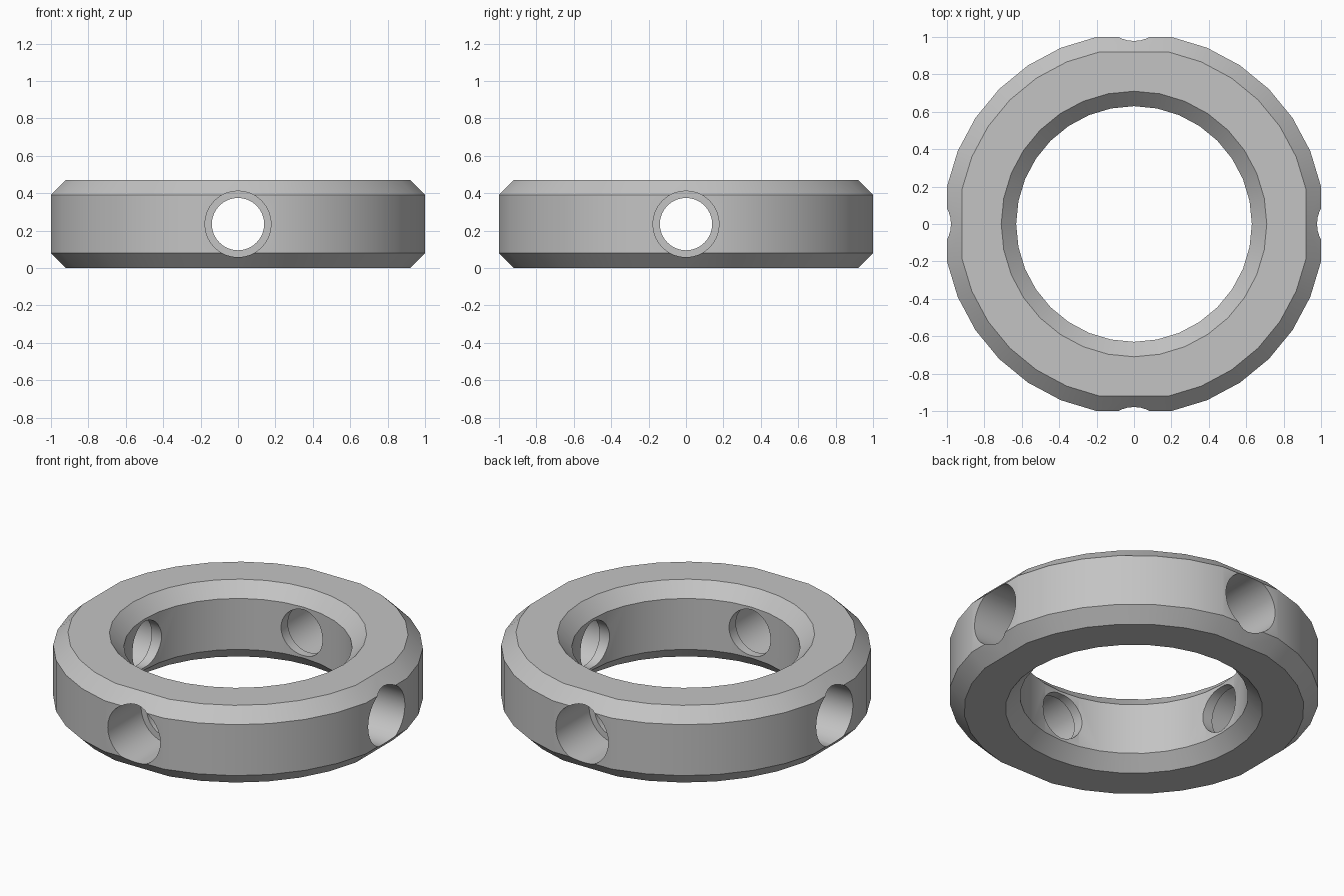
import bpy, bmesh, math
from mathutils import Matrix, Vector

cube = bpy.data.objects.get("Cube")
if cube:
    bpy.data.objects.remove(cube, do_unlink=True)

HEIGHT, BEVEL, SEGMENTS = 0.47, 0.08, 32
OUTER, INNER = 1.02, 0.63

steel = bpy.data.materials.new("grey_steel")
steel.use_nodes = True
steel.diffuse_color = (0.55, 0.55, 0.55, 1)
steel.node_tree.nodes["Principled BSDF"].inputs["Base Color"].default_value = (0.55, 0.55, 0.55, 1)


def make_object(name, bm):
    bmesh.ops.recalc_face_normals(bm, faces=bm.faces)
    mesh = bpy.data.meshes.new(name)
    bm.to_mesh(mesh)
    bm.free()
    mesh.materials.append(steel)
    obj = bpy.data.objects.new(name, mesh)
    bpy.context.collection.objects.link(obj)
    return obj


# Ring body: chamfered section swept round, outer rim flattened on the four axes
bm = bmesh.new()
chamfer_out = OUTER * (1 - BEVEL)
section = [(OUTER, BEVEL, True), (OUTER, HEIGHT - BEVEL, True),
           (chamfer_out, HEIGHT, True), (INNER + BEVEL, HEIGHT, False),
           (INNER, HEIGHT - BEVEL, False), (INNER, BEVEL, False),
           (INNER + BEVEL, 0, False), (chamfer_out, 0, True)]
step = math.tau / SEGMENTS
loops = []
for i in range(SEGMENTS):
    loop = []
    for radius, z, outside in section:
        if outside and i % (SEGMENTS // 4) == 0:
            radius *= math.cos(step)
        loop.append(bm.verts.new((radius * math.cos(i * step), radius * math.sin(i * step), z)))
    loops.append(loop)
for i in range(SEGMENTS):
    a, b = loops[i], loops[(i + 1) % SEGMENTS]
    for j in range(len(section)):
        k = (j + 1) % len(section)
        bm.faces.new((a[j], b[j], b[k], a[k]))
ring = make_object("locking_ring", bm)


# Radial holes: wide bore from outside, narrower through the inner wall
def radial_cutter(name, radius, near, far, angle):
    bm = bmesh.new()
    turn = Matrix.Rotation(angle, 4, 'Z')
    place = Matrix.Translation((0, 0, HEIGHT / 2)) @ turn
    place = place @ Matrix.Translation(((near + far) / 2, 0, 0)) @ Matrix.Rotation(math.pi / 2, 4, 'Y')
    bmesh.ops.create_cone(bm, cap_ends=True, segments=32, radius1=radius,
                          radius2=radius, depth=far - near, matrix=place)
    cutter = make_object(name, bm)
    cutter.hide_render = True
    return cutter


bpy.context.view_layer.objects.active = ring
for quarter in range(4):
    angle = quarter * math.pi / 2
    for name, radius, near, far in (("wide_bore", 0.177, 0.68, 1.2), ("narrow_bore", 0.14, 0.4, 0.9)):
        cutter = radial_cutter(name, radius, near, far, angle)
        cut = ring.modifiers.new(name, 'BOOLEAN')
        cut.operation = 'DIFFERENCE'
        cut.solver = 'EXACT'
        cut.object = cutter
        bpy.ops.object.modifier_apply(modifier=cut.name)
        bpy.data.objects.remove(cutter, do_unlink=True)

# Smooth round surfaces, crisp chamfers and hole rims
bpy.ops.object.select_all(action='DESELECT')
ring.select_set(True)
bpy.ops.object.shade_smooth_by_angle(angle=math.radians(30))
